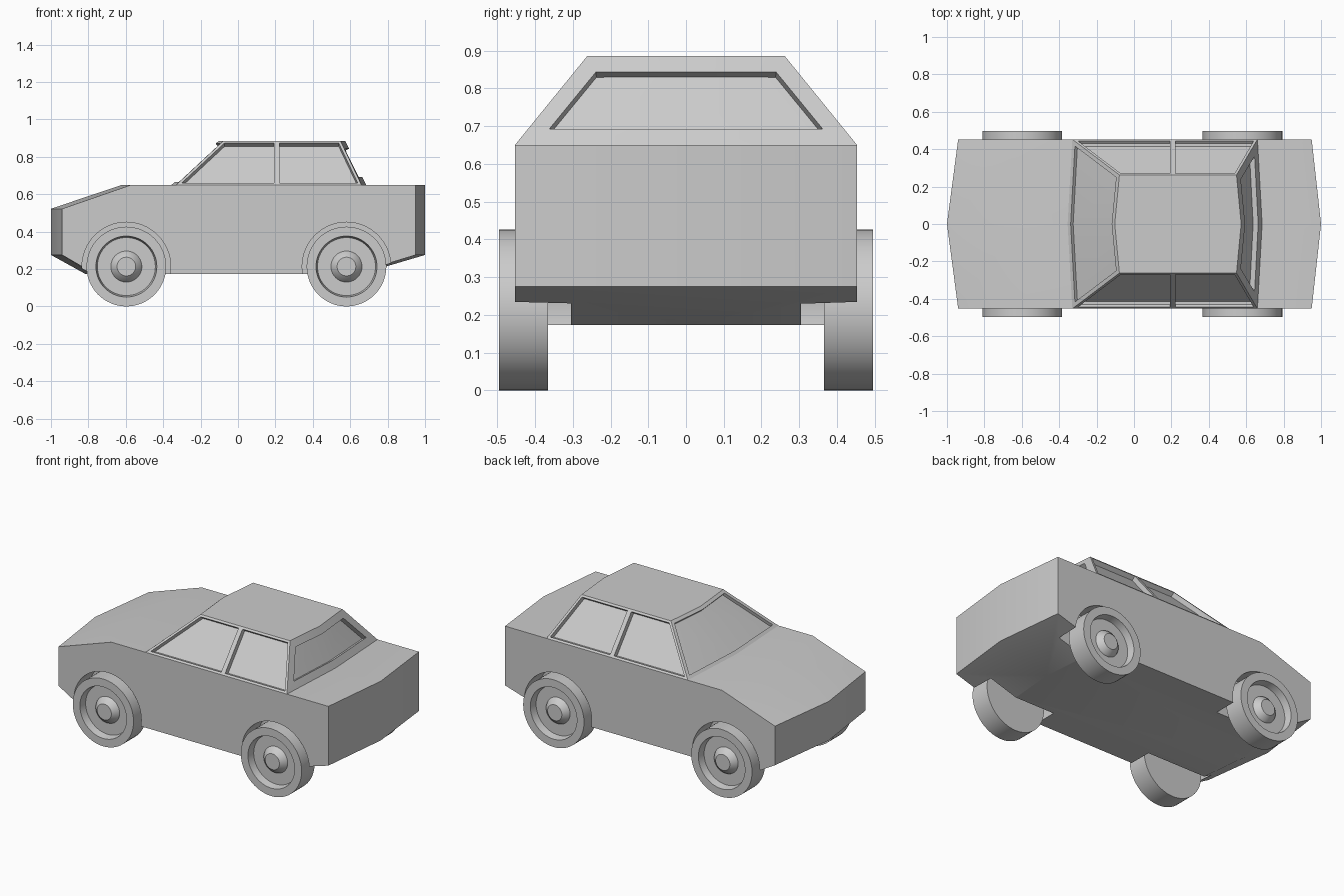
import bpy, bmesh, math
from mathutils import Vector

if "Cube" in bpy.data.objects:
    bpy.data.objects.remove(bpy.data.objects["Cube"])

grey = bpy.data.materials.new("plain grey")
grey.diffuse_color = (0.6, 0.6, 0.6, 1)
grey.use_nodes = True
grey.node_tree.nodes["Principled BSDF"].inputs["Base Color"].default_value = grey.diffuse_color

HALF_W = 0.453
AXLES = (-0.597, 0.58)
AXLE_Z = 0.213


def make(name, bm):
    bmesh.ops.recalc_face_normals(bm, faces=bm.faces)
    me = bpy.data.meshes.new(name)
    bm.to_mesh(me)
    bm.free()
    ob = bpy.data.objects.new(name, me)
    bpy.context.collection.objects.link(ob)
    me.materials.append(grey)
    return ob


def smooth(ob):
    bpy.ops.object.select_all(action='DESELECT')
    ob.select_set(True)
    bpy.context.view_layer.objects.active = ob
    bpy.ops.object.shade_smooth_by_angle(angle=math.radians(30))


def lathe(bm, profile, x, side, steps=64):
    """Revolve (radius, y) points about a wheel axle."""
    vs = [bm.verts.new((x + r, side * y, AXLE_Z)) for r, y in profile]
    es = [bm.edges.new(p) for p in zip(vs, vs[1:])]
    bmesh.ops.spin(bm, geom=vs + es, cent=(x, 0, AXLE_Z), axis=(0, 1, 0),
                   angle=math.tau, steps=steps)
    bmesh.ops.remove_doubles(bm, verts=bm.verts, dist=1e-5)


# Lower body: side profile (edge x, centreline x, z), bowed along the middle
profile = [(-0.94, -1.0, 0.522), (-0.57, -0.62, 0.65), (0.95, 1.0, 0.65),
           (0.95, 1.0, 0.275), (0.615, 0.655, 0.173), (-0.765, -0.815, 0.173),
           (-0.94, -1.0, 0.275)]
bm = bmesh.new()
rows = [[bm.verts.new((c if y == 0 else e, y, z)) for e, c, z in profile]
        for y in (-HALF_W, 0, HALF_W)]
n = len(profile)
for a, b in zip(rows, rows[1:]):
    for i in range(n):
        bm.faces.new((a[i], a[(i + 1) % n], b[(i + 1) % n], b[i]))
bm.faces.new(rows[0])
bm.faces.new(rows[2])
body = make("car_body", bm)

# Wheel arches cut out of the body
for x in AXLES:
    for side in (-1, 1):
        bm = bmesh.new()
        lathe(bm, [(0, 0.305), (0.237, 0.305), (0.237, 0.6), (0, 0.6)], x, side)
        cutter = make("arch_cutter", bm)
        cutter.hide_render = True
        mod = body.modifiers.new("arch", 'BOOLEAN')
        mod.object = cutter
        mod.operation = 'DIFFERENCE'
        mod.solver = 'EXACT'
        bpy.context.view_layer.objects.active = body
        bpy.ops.object.modifier_apply(modifier=mod.name)
        bpy.data.objects.remove(cutter)
smooth(body)

# Cabin: columns along x at base and roof level, split at the door pillar
bm = bmesh.new()
base_x, roof_x = (-0.33, 0.207, 0.66), (-0.078, 0.207, 0.548)
grid = {}
for j in (-1, 0, 1):
    for i in range(3):
        bow = (i - 1) * 0.025 if j == 0 else 0
        grid[i, j, 0] = bm.verts.new((base_x[i] + bow, j * HALF_W, 0.65))
        grid[i, j, 1] = bm.verts.new((roof_x[i] + bow, j * 0.262, 0.885))


def quad(*keys):
    return bm.faces.new([grid[k] for k in keys])


sides, ends = [], {0: [], 2: []}
for k in (0, 1):
    for j in (-1, 0):
        for i in (0, 1):
            if k or j > -2:
                quad((i, j, k), (i + 1, j, k), (i + 1, j + 1, k), (i, j + 1, k))
for j in (-1, 1):
    for i in (0, 1):
        sides.append(quad((i, j, 0), (i + 1, j, 0), (i + 1, j, 1), (i, j, 1)))
for i in ends:
    for j in (-1, 0):
        ends[i].append(quad((i, j, 0), (i, j + 1, 0), (i, j + 1, 1), (i, j, 1)))
bmesh.ops.recalc_face_normals(bm, faces=bm.faces)

# Recessed side windows, windscreen and rear window
for thick, depth in ((0.014, 0), (0, -0.03)):
    bmesh.ops.inset_individual(bm, faces=sides, thickness=thick, depth=depth,
                               use_even_offset=True)
for faces, margin, deep in ((ends[0], 0.022, 0.02), (ends[2], 0.047, 0.03)):
    for thick, depth in ((margin, 0), (0, -deep)):
        bmesh.ops.inset_region(bm, faces=faces, thickness=thick, depth=depth,
                               use_even_offset=True, use_boundary=True)
smooth(make("cabin", bm))

# Wheels: flat inside, recessed dish and raised hub outside
wheel = [(0, 0.366), (0.213, 0.366), (0.213, 0.496), (0.163, 0.496),
         (0.155, 0.45), (0.083, 0.45), (0.078, 0.46), (0.05, 0.485), (0, 0.485)]
for x, end in zip(AXLES, ("front", "rear")):
    for side, name in ((-1, "near"), (1, "far")):
        bm = bmesh.new()
        lathe(bm, wheel, x, side)
        smooth(make(f"{end}_{name}_wheel", bm))
